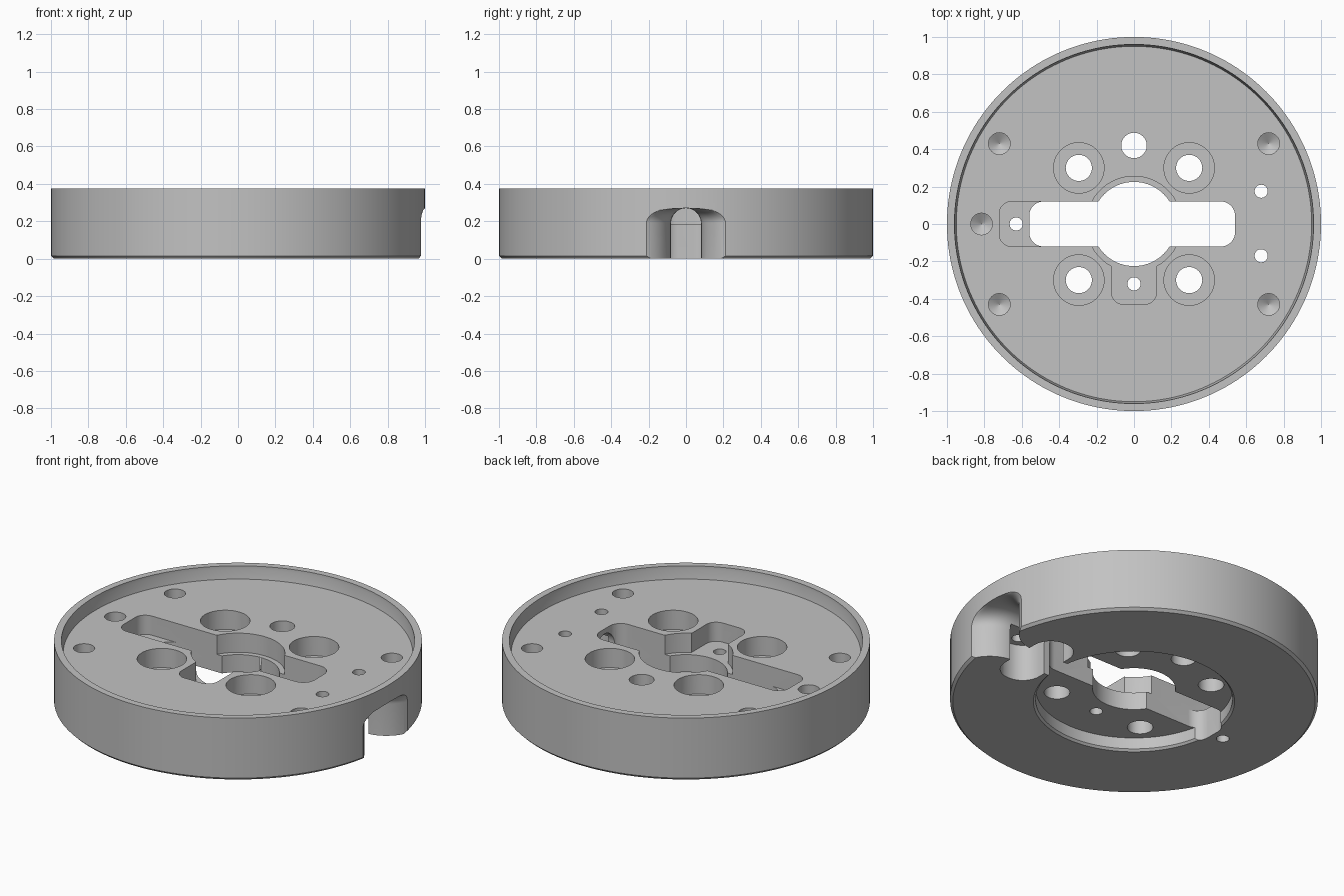
import bpy, bmesh
from math import sin, cos, pi, sqrt

cube = bpy.data.objects.get("Cube")
if cube:
    bpy.data.objects.remove(cube)

grey = bpy.data.materials.new("light grey")
grey.use_nodes = True
colour = (0.54, 0.54, 0.54, 1)
grey.diffuse_color = colour
grey.node_tree.nodes["Principled BSDF"].inputs["Base Color"].default_value = colour

FLOOR, LEDGE, UNDER, ABOVE = 0.30, 0.185, -0.1, 0.5


def make(name, bm):
    bmesh.ops.recalc_face_normals(bm, faces=bm.faces)
    mesh = bpy.data.meshes.new(name)
    bm.to_mesh(mesh)
    bm.free()
    mesh.materials.append(grey)
    ob = bpy.data.objects.new(name, mesh)
    bpy.context.scene.collection.objects.link(ob)
    return ob


def loft(name, rings):
    """Skin closed rings of points and cap both ends."""
    bm = bmesh.new()
    rows = [[bm.verts.new(p) for p in ring] for ring in rings]
    n = len(rows[0])
    for a, b in zip(rows, rows[1:]):
        for i in range(n):
            j = (i + 1) % n
            bm.faces.new((a[i], a[j], b[j], b[i]))
    bm.faces.new(rows[0])
    bm.faces.new(rows[-1])
    return make(name, bm)


def turned(name, profile, x=0, y=0, n=48):
    """Solid of revolution from (radius, height) pairs."""
    return loft(name, [[(x + r * cos(2 * pi * i / n), y + r * sin(2 * pi * i / n), z)
                        for i in range(n)] for r, z in profile])


def rounded_box(name, x0, x1, y0, y1, z0, z1, r, steps=10):
    """Upright block with rounded vertical corners."""
    corners = [(x1 - r, y1 - r), (x0 + r, y1 - r), (x0 + r, y0 + r), (x1 - r, y0 + r)]
    outline = []
    for k, (cx, cy) in enumerate(corners):
        for s in range(steps + 1):
            a = pi / 2 * (k + s / steps)
            outline.append((cx + r * cos(a), cy + r * sin(a)))
    return loft(name, [[(x, y, z) for x, y in outline] for z in (z0, z1)])


def hole(x, y, r, z0=UNDER, z1=ABOVE, n=48):
    return turned("hole_cutter", [(r, z0), (r, z1)], x, y, n)


# Disc with raised rim above and round recess below
tiny = 0.001
body = turned("base_disc", [
    (tiny, 0.08), (0.535, 0.08), (0.535, 0.012), (0.547, 0), (0.985, 0), (1, 0.015),
    (1, 0.375), (0.96, 0.375), (0.96, 0.355), (0.95, FLOOR), (tiny, FLOOR)], n=160)

cutters = []

# Central keyhole, its ledge, and the two shallow pockets
cutters.append(hole(0, 0, 0.225, n=96))
cutters.append(rounded_box("slot_cutter", -0.56, 0.54, -0.12, 0.12, UNDER, ABOVE, 0.075))
cutters.append(hole(0, 0, 0.255, LEDGE, n=96))
cutters.append(rounded_box("left_pocket_cutter", -0.72, 0, -0.12, 0.12, LEDGE, ABOVE, 0.065))
cutters.append(rounded_box("front_pocket_cutter", -0.12, 0.12, -0.43, 0, LEDGE, ABOVE, 0.065))

# Counterbored screw holes
for sx in (-1, 1):
    for sy in (-1, 1):
        cutters.append(turned("screw_cutter", [
            (0.07, UNDER), (0.07, LEDGE), (0.135, LEDGE), (0.135, ABOVE)],
            0.295 * sx, 0.3 * sy))

# Plain through holes
for x, y, r in ((0, 0.42, 0.068), (-0.63, 0, 0.035), (0, -0.32, 0.035),
                (0.68, 0.175, 0.035), (0.68, -0.17, 0.035)):
    cutters.append(hole(x, y, r))

# Blind drilled holes with conical bottoms
for x, y in ((-0.72, 0.43), (-0.72, -0.43), (0.72, 0.43), (0.72, -0.43), (-0.815, 0)):
    cutters.append(turned("drill_cutter", [
        (tiny, 0.13), (0.058, 0.165), (0.058, ABOVE)], x, y, 32))

# Cross pocket under the cable channel
cutters.append(rounded_box("cross_pocket_cutter", 0.57, 0.81, -0.24, 0.24,
                           UNDER, 0.22, 0.115))

# Arched cable channel with a flared mouth
R, START = 0.2, 0.79
rings = []
for x in [0.45, START] + [START + R * sin(pi / 2 * k / 10) for k in range(1, 11)] + [1.1]:
    t = min(max(x - START, 0), R)
    w = 0.08 + R - sqrt(R * R - t * t)
    arch = [(x, w * cos(pi * k / 24), 0.19 + 0.08 * sin(pi * k / 24)) for k in range(25)]
    rings.append([(x, w, UNDER)] + arch + [(x, -w, UNDER)])
cutters.append(loft("channel_cutter", rings))

# Cut everything out of the disc
for c in cutters:
    mod = body.modifiers.new("cut", 'BOOLEAN')
    mod.operation, mod.solver, mod.object = 'DIFFERENCE', 'EXACT', c
    c.hide_render = True
bpy.context.view_layer.update()
deps = bpy.context.evaluated_depsgraph_get()
result = bpy.data.meshes.new_from_object(body.evaluated_get(deps))
body.modifiers.clear()
body.data = result
for c in cutters:
    bpy.data.objects.remove(c)

# Smooth walls, sharp edges
bpy.ops.object.select_all(action='DESELECT')
body.select_set(True)
bpy.context.view_layer.objects.active = body
bpy.ops.object.shade_smooth_by_angle(angle=pi / 7)
